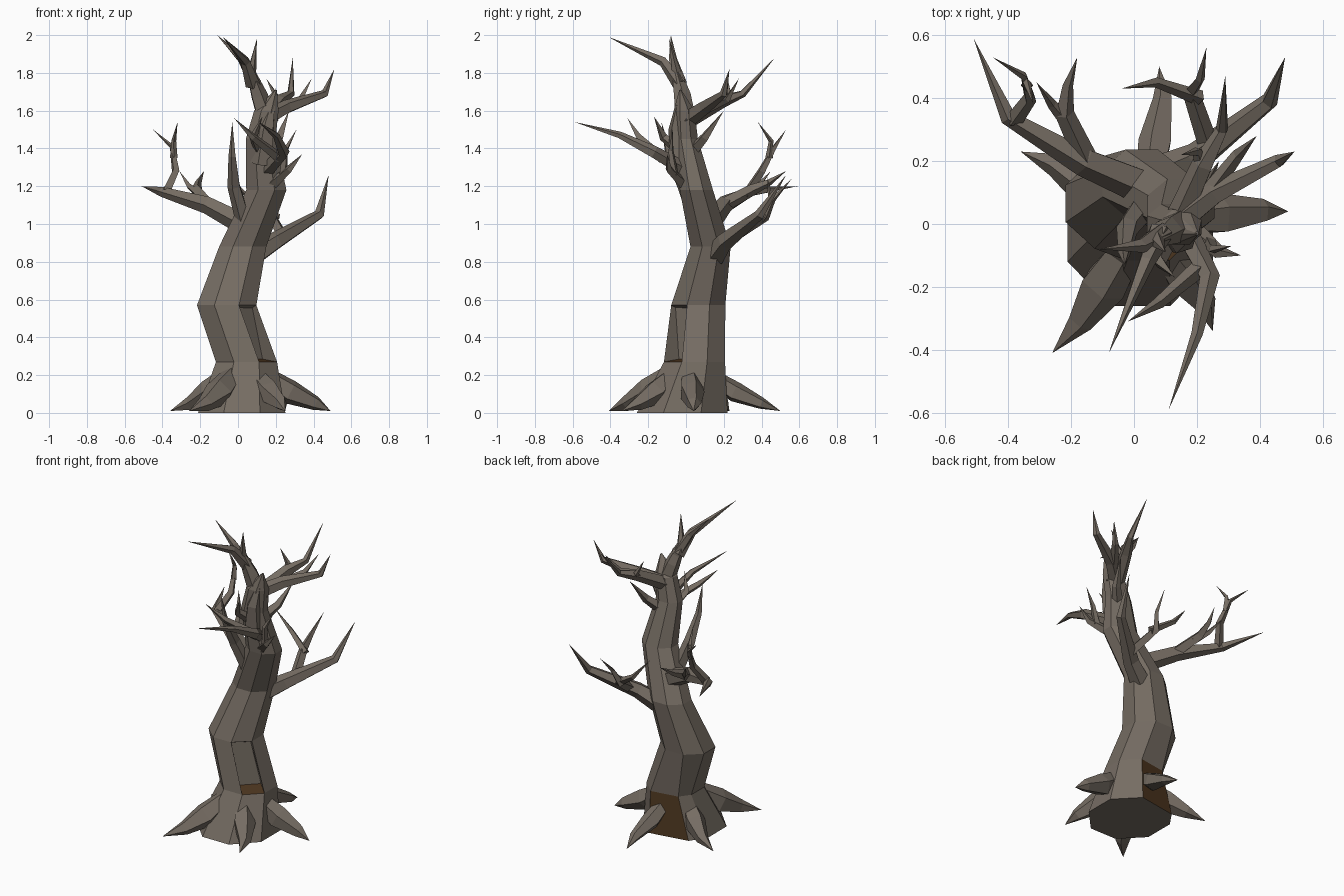
import bpy, bmesh, math
from mathutils import Vector

cube = bpy.data.objects.get("Cube")
if cube:
    bpy.data.objects.remove(cube, do_unlink=True)


def make_material(name, rgb):
    mat = bpy.data.materials.new(name)
    mat.use_nodes = True
    mat.diffuse_color = (*rgb, 1)
    mat.node_tree.nodes["Principled BSDF"].inputs["Base Color"].default_value = (*rgb, 1)
    return mat


bark = make_material("grey_brown_bark", (.18, .152, .125))
hollow = make_material("dark_brown_hollow", (.08, .04, .015))


def finish(name, bm):
    bmesh.ops.recalc_face_normals(bm, faces=bm.faces)
    mesh = bpy.data.meshes.new(name)
    bm.to_mesh(mesh)
    bm.free()
    mesh.materials.append(bark)
    mesh.materials.append(hollow)
    obj = bpy.data.objects.new(name, mesh)
    bpy.context.collection.objects.link(obj)


def bridge(bm, low, high):
    count = len(low)
    faces = []
    for i in range(count):
        j = (i + 1) % count
        faces.append(bm.faces.new((low[i], low[j], high[j], high[i])))
    return faces


def limb(name, points, radius, sides=5, root=False):
    """Faceted tube that follows the points and tapers to a sharp tip.
    A root also starts thin and is cut flat at the ground."""
    bm = bmesh.new()
    pts = [Vector(p) for p in points]
    last = len(pts) - 1
    turn, old_dir, previous = None, None, None
    for i, p in enumerate(pts[:-1]):
        direction = (pts[i + 1] - pts[max(i - 1, 0)]).normalized()
        if turn is None:
            turn = direction.to_track_quat('Z', 'Y')
        else:
            turn = old_dir.rotation_difference(direction) @ turn
        old_dir = direction
        r = radius * (1 - (i / last) ** 1.5)
        if root and i == 0:
            r *= .6
        ring = []
        for k in range(sides):
            a = math.tau * k / sides
            ring.append(bm.verts.new(p + turn @ Vector((r * math.cos(a), r * math.sin(a), 0))))
        if previous:
            bridge(bm, previous, ring)
        else:
            bm.faces.new(ring)
        previous = ring
    tip = bm.verts.new(pts[-1])
    for k in range(sides):
        bm.faces.new((previous[k], previous[(k + 1) % sides], tip))
    if root:
        for v in bm.verts:
            v.co.z = max(v.co.z, 0)
    finish(name, bm)


# Trunk: centre x, y, z and half widths of each ring
trunk_rings = [
    (.02, -.02, 0, .25, .26),
    (.045, .045, .27, .175, .175),
    (-.06, .065, .57, .17, .155),
    (.025, .13, .88, .135, .115),
    (.15, .055, 1.18, .115, .095),
    (.12, 0, 1.45, .085, .068),
    (.15, -.01, 1.6, .07, .06),
    (.2, -.03, 1.71, .006, .006),
]
SIDES = 8
bm = bmesh.new()
bands, previous = [], None
for x, y, z, rx, ry in trunk_rings:
    ring = []
    for k in range(SIDES):
        # the back panel of the base is wider than its neighbour
        shift = .9 if k == 2 and z < .5 else .5
        a = math.tau * (k + shift) / SIDES
        ring.append(bm.verts.new((x + rx * math.cos(a), y + ry * math.sin(a), z)))
    if previous:
        bands.append(bridge(bm, previous, ring))
    else:
        bm.faces.new(ring)
    previous = ring
bm.faces.new(previous)

# Dark panel at the back of the base
bands[0][1].material_index = 1

# Recess above the base, undercut at its foot, with a dark ledge
recess = bands[1][6]
bm.normal_update()
rim = bmesh.ops.inset_individual(bm, faces=[recess], thickness=.006, depth=-.03)["faces"]
min(rim, key=lambda f: f.calc_center_median().z).material_index = 1
inward = -recess.normal
for v in sorted(recess.verts, key=lambda v: v.co.z)[:2]:
    v.co += inward * .08
    v.co.z = .285
finish("trunk", bm)

# Roots: tip x, y and thickness
roots = {
    "root_front_right": (-.26, -.41, .095),
    "root_front_left": (.25, -.34, .085),
    "root_left": (.49, .04, .085),
    "root_back": (.08, .5, .07),
    "root_back_right": (-.36, .23, .085),
}
for name, (x, y, thickness) in roots.items():
    path = [(.03 + x * s, .01 + y * s, z) for s, z in ((.22, .2), (.5, .11), (.78, .05))]
    limb(name, path + [(x, y, .01)], thickness, root=True)

# Right back bough and its twigs
limb("right_bough", [(.03, .12, 1), (-.16, .2, 1.1), (-.4, .34, 1.17), (-.51, .59, 1.2)], .06)
limb("right_upright_twig",
     [(-.38, .33, 1.17), (-.33, .4, 1.28), (-.35, .47, 1.41), (-.45, .53, 1.5)], .028, 4)
limb("right_fork_twig", [(-.34, .44, 1.35), (-.34, .45, 1.44), (-.32, .38, 1.54)], .02, 4)
limb("right_side_twig", [(-.15, .2, 1.1), (-.22, .35, 1.18), (-.21, .44, 1.22), (-.18, .53, 1.28)], .038, 4)
limb("right_small_twig", [(-.2, .31, 1.15), (-.26, .38, 1.2), (-.31, .45, 1.28)], .025, 4)

# Left back bough and its twigs
limb("left_bough", [(.09, .16, .84), (.2, .21, .91), (.43, .39, 1.05), (.48, .53, 1.26)], .062)
limb("left_bough_twig",
     [(.24, .24, .93), (.18, .42, 1.04), (.21, .46, 1.13), (.23, .56, 1.24)], .033, 4)
limb("left_fork_twig", [(.21, .4, 1.03), (.07, .45, 1.12), (-.04, .43, 1.25)], .025, 4)

# Spike rising from the front of the trunk
limb("front_spike", [(.04, .07, .98), (-.02, -.01, 1.2), (-.03, -.09, 1.36), (-.03, -.13, 1.54)], .045)

# Front bough and its twigs
limb("front_bough", [(.14, .02, 1.27), (.24, -.17, 1.38), (.2, -.35, 1.47), (.11, -.59, 1.54)], .042)
limb("front_inner_twig", [(.22, -.13, 1.35), (.08, -.25, 1.46), (-.02, -.31, 1.56)], .03, 4)
limb("front_upper_twig", [(.12, -.02, 1.38), (.08, -.12, 1.46), (.13, -.17, 1.57)], .035, 4)
limb("front_left_twig", [(.17, 0, 1.2), (.27, -.09, 1.29), (.34, -.1, 1.37)], .033, 4)
limb("front_left_fork", [(.24, -.06, 1.26), (.25, -.08, 1.39), (.31, -.07, 1.5)], .023, 4)

# Crown: broad front spike, then the leader with three tips
limb("crown_spike", [(.13, -.02, 1.32), (.15, -.05, 1.5), (.2, -.03, 1.72)], .07)
limb("crown_leader", [(.16, 0, 1.53), (.11, -.02, 1.68), (.07, -.05, 1.8), (.1, -.09, 1.98)], .058)
limb("crown_front_tip", [(.08, -.03, 1.74), (.04, -.12, 1.86), (-.08, -.41, 1.99)], .042)
limb("crown_right_tip", [(.09, -.03, 1.74), (.02, -.07, 1.87), (-.11, -.08, 2)], .036)

# Crown side boughs
limb("crown_left_bough", [(.13, 0, 1.55), (.26, .1, 1.62), (.46, .2, 1.69), (.51, .23, 1.82)], .048)
limb("crown_left_twig", [(.24, .1, 1.61), (.33, .22, 1.66), (.39, .28, 1.77)], .03, 4)
limb("crown_back_bough", [(.14, .01, 1.55), (.22, .19, 1.65), (.28, .3, 1.69), (.29, .47, 1.88)], .045)
limb("crown_back_twig", [(.22, .17, 1.63), (.2, .23, 1.68), (.15, .22, 1.77)], .025, 4)
limb("crown_lower_twig", [(.13, .01, 1.36), (.22, .1, 1.46), (.27, .2, 1.6)], .04, 4)
